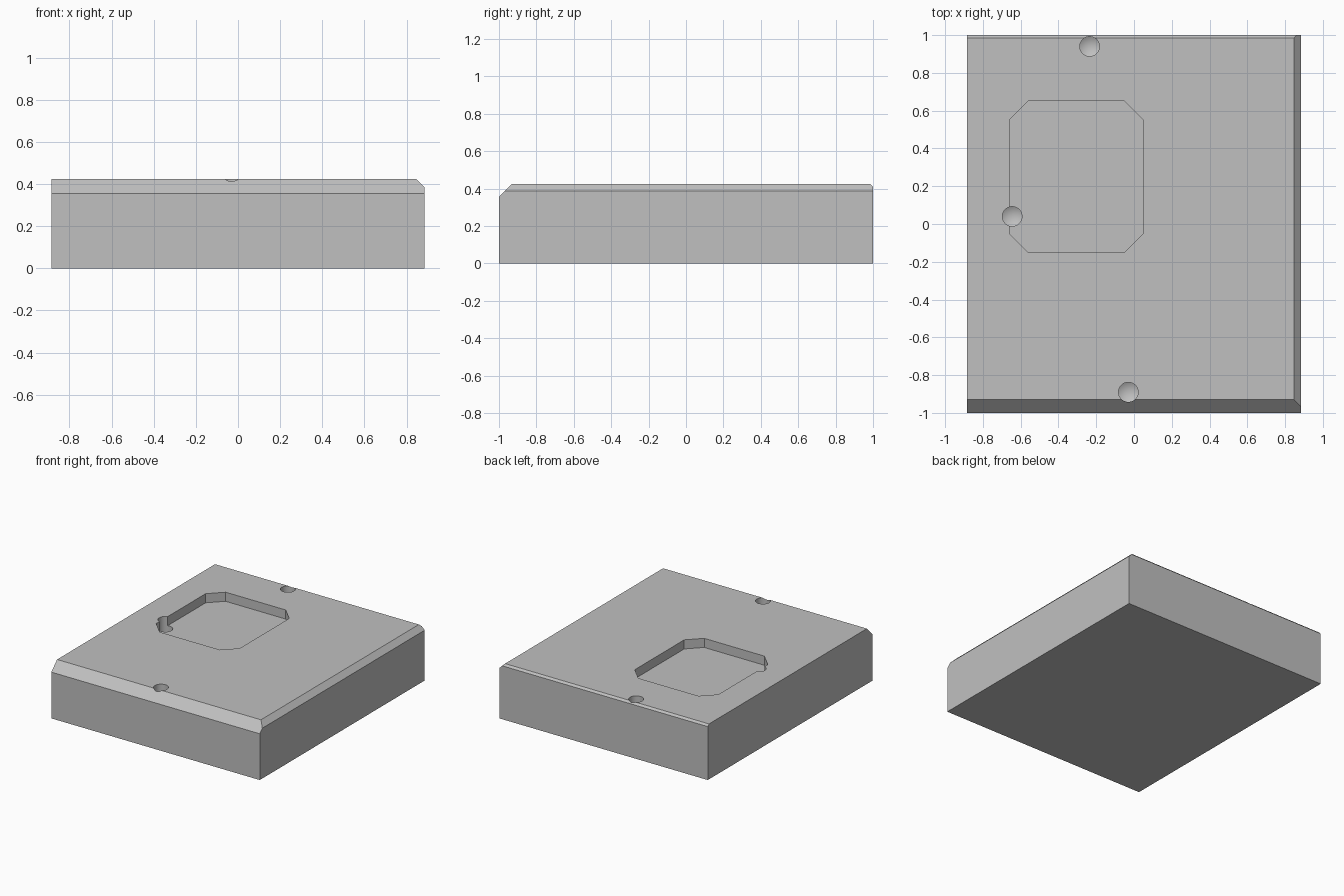
import bpy
import bmesh
import math
from mathutils import Vector

HALF_X, HALF_Y, TOP = 0.885, 1.0, 0.425

cube = bpy.data.objects.get("Cube")
if cube:
    bpy.data.objects.remove(cube, do_unlink=True)

steel = bpy.data.materials.new("plain grey")
steel.use_nodes = True
GREY = (0.527, 0.527, 0.527, 1.0)
steel.diffuse_color = GREY
steel.node_tree.nodes["Principled BSDF"].inputs["Base Color"].default_value = GREY


def finish(name, bm):
    """Turn a bmesh into a linked object with the grey material."""
    bmesh.ops.recalc_face_normals(bm, faces=bm.faces[:])
    mesh = bpy.data.meshes.new(name)
    bm.to_mesh(mesh)
    bm.free()
    mesh.materials.append(steel)
    obj = bpy.data.objects.new(name, mesh)
    bpy.context.collection.objects.link(obj)
    return obj


def prism(name, outline, z0, z1):
    """Extrude a flat outline from z0 up to z1."""
    bm = bmesh.new()
    face = bm.faces.new([bm.verts.new((x, y, z0)) for x, y in outline])
    top = bmesh.ops.extrude_face_region(bm, geom=[face])["geom"]
    verts = [v for v in top if isinstance(v, bmesh.types.BMVert)]
    bmesh.ops.translate(bm, verts=verts, vec=(0, 0, z1 - z0))
    return finish(name, bm)


def drill(name, x, y, radius=0.052, depth=0.2, tip=0.03, sides=48):
    """Cylinder with a shallow conical tip, pointing down."""
    bm = bmesh.new()
    rings = []
    for z in (TOP + 0.1, TOP - depth):
        rings.append([bm.verts.new((x + radius * math.cos(a), y + radius * math.sin(a), z))
                      for a in (math.tau * i / sides for i in range(sides))])
    point = bm.verts.new((x, y, TOP - depth - tip))
    bm.faces.new(rings[0])
    for i in range(sides):
        j = (i + 1) % sides
        bm.faces.new((rings[0][i], rings[0][j], rings[1][j], rings[1][i]))
        bm.faces.new((rings[1][i], rings[1][j], point))
    return finish(name, bm)


# Block, with bevelled top edges at front, left and back
bm = bmesh.new()
bmesh.ops.create_cube(bm, size=1)
bmesh.ops.scale(bm, vec=(2 * HALF_X, 2 * HALF_Y, TOP), verts=bm.verts[:])
bmesh.ops.translate(bm, vec=(0, 0, TOP / 2), verts=bm.verts[:])
for side, reach, size in (((0, -1, 0), HALF_Y, 0.07),
                          ((1, 0, 0), HALF_X, 0.039),
                          ((0, 1, 0), HALF_Y, 0.015)):
    out = Vector(side)
    bmesh.ops.bisect_plane(bm, geom=bm.verts[:] + bm.edges[:] + bm.faces[:],
                           plane_co=out * (reach - size) + Vector((0, 0, TOP)),
                           plane_no=out + Vector((0, 0, 1)), clear_outer=True)
    bmesh.ops.holes_fill(bm, edges=[e for e in bm.edges if e.is_boundary], sides=0)
block = finish("block", bm)

# Pocket with cut corners
x0, x1, y0, y1, c = -0.66, 0.05, -0.15, 0.65, 0.1
outline = [(x0 + c, y0), (x1 - c, y0), (x1, y0 + c), (x1, y1 - c),
           (x1 - c, y1), (x0 + c, y1), (x0, y1 - c), (x0, y0 + c)]
cutters = [prism("pocket_cutter", outline, TOP - 0.07, TOP + 0.1)]

# Drilled holes
for name, x, y in (("back_hole", -0.235, 0.94),
                   ("pocket_hole", -0.645, 0.04),
                   ("front_hole", -0.03, -0.89)):
    cutters.append(drill(name + "_cutter", x, y))

# Cut everything out of the block
for obj in bpy.context.selected_objects:
    obj.select_set(False)
bpy.context.view_layer.objects.active = block
block.select_set(True)
for cutter in cutters:
    cutter.hide_render = True
    cut = block.modifiers.new(cutter.name, "BOOLEAN")
    cut.operation = "DIFFERENCE"
    cut.solver = "EXACT"
    cut.object = cutter
    bpy.ops.object.modifier_apply(modifier=cut.name)
    bpy.data.objects.remove(cutter, do_unlink=True)

bpy.ops.object.shade_smooth_by_angle(angle=math.radians(20))
